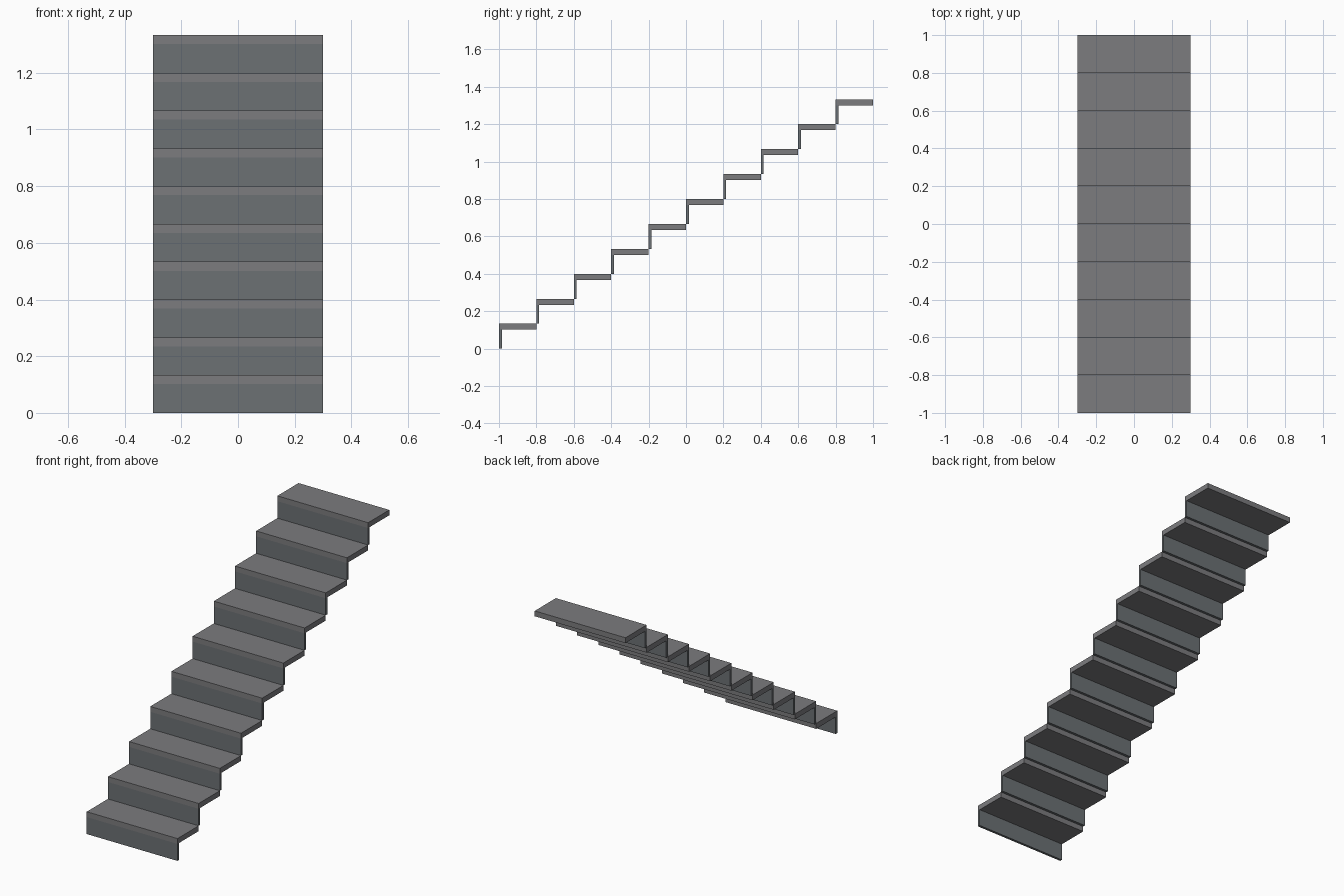
import bpy

if "Cube" in bpy.data.objects:
    bpy.data.objects.remove(bpy.data.objects["Cube"])

STEPS = 10
RUN = 0.2
RISE = 4 / 30
WIDTH = 0.6
TREAD_T = 0.032
RISER_T = 0.015


def material(name, color):
    mat = bpy.data.materials.new(name)
    mat.diffuse_color = color
    mat.use_nodes = True
    mat.node_tree.nodes["Principled BSDF"].inputs["Base Color"].default_value = mat.diffuse_color
    return mat


def box(name, y0, y1, z0, z1, mat):
    bpy.ops.mesh.primitive_cube_add(size=1, location=(0, (y0 + y1) / 2, (z0 + z1) / 2))
    obj = bpy.context.object
    obj.name = name
    obj.scale = (WIDTH, y1 - y0, z1 - z0)
    bpy.ops.object.transform_apply(location=False, rotation=False, scale=True)
    obj.data.materials.append(mat)
    return obj


tread_mat = material("tread_grey", (0.20, 0.20, 0.21, 1))
riser_mat = material("riser_grey", (0.15, 0.165, 0.175, 1))

# Each step: a thin riser carrying a thicker tread flush with its front
for i in range(STEPS):
    y = -1 + i * RUN
    z = i * RISE
    top = z + RISE
    box(f"riser_{i + 1}", y, y + RISER_T, z, top - TREAD_T, riser_mat)
    box(f"tread_{i + 1}", y, y + RUN, top - TREAD_T, top, tread_mat)
